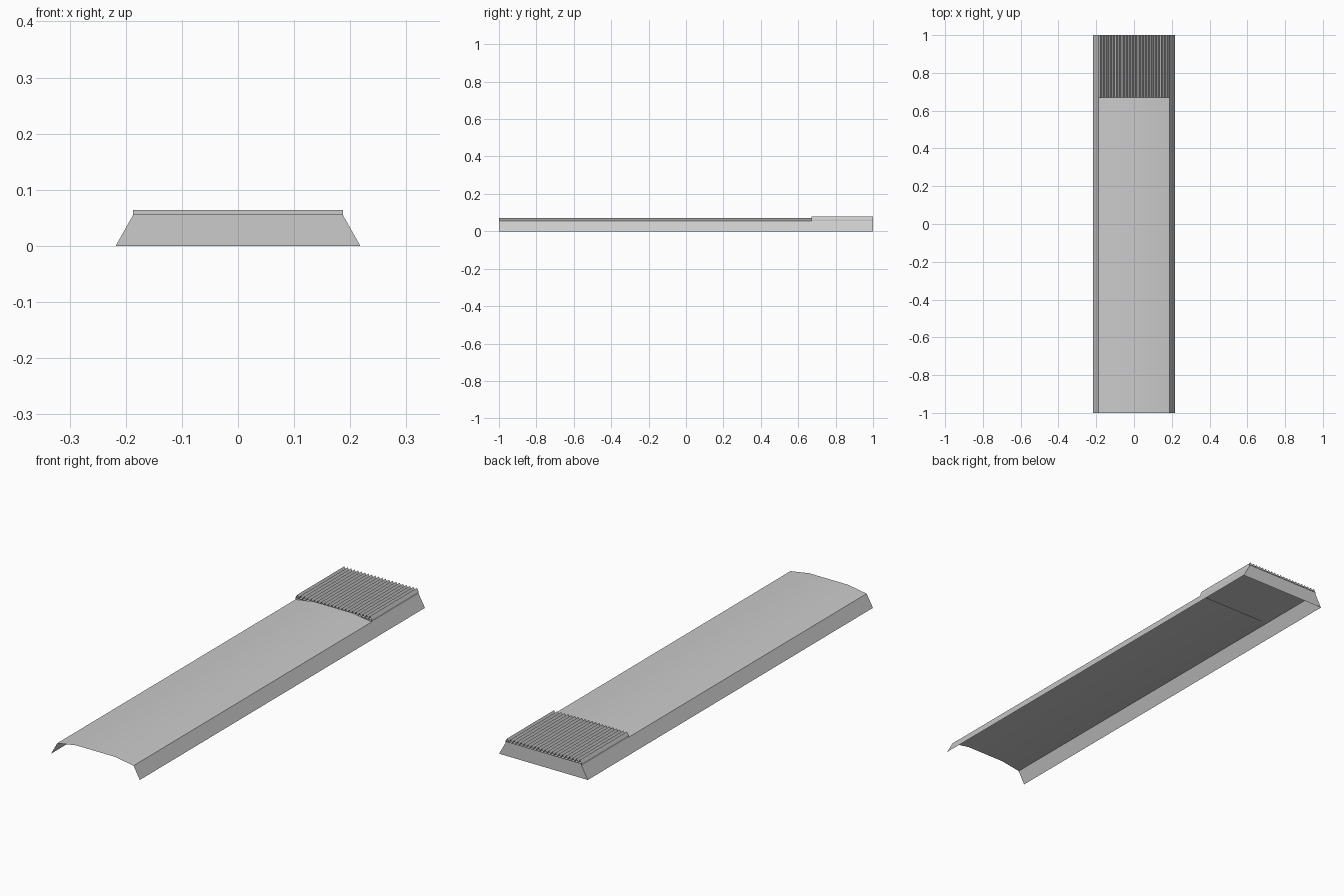
import bpy, bmesh

if "Cube" in bpy.data.objects:
    bpy.data.objects.remove(bpy.data.objects["Cube"])

Y0, Y1 = -1.0, 1.0        # front and back ends
YS = 0.67                 # where the ribbed block starts
XB, XT = 0.218, 0.187     # half widths at the base and at the shoulder
ZS, ZC, ZP, ZR = 0.055, 0.07, 0.064, 0.078  # shoulder, crown, block top, rib peak


def make_object(name, bm, smooth=None):
    me = bpy.data.meshes.new(name)
    bm.to_mesh(me)
    bm.free()
    ob = bpy.data.objects.new(name, me)
    bpy.context.collection.objects.link(ob)
    if smooth:
        bpy.ops.object.select_all(action='DESELECT')
        ob.select_set(True)
        bpy.context.view_layer.objects.active = ob
        bpy.ops.object.shade_smooth_by_angle(angle=smooth)
    return ob


def sweep(bm, profile, ya, yb):
    """Open sheet: an x-z profile (left to right) stretched along y."""
    a = [bm.verts.new((x, ya, z)) for x, z in profile]
    b = [bm.verts.new((x, yb, z)) for x, z in profile]
    for i in range(len(profile) - 1):
        bm.faces.new((a[i], a[i + 1], b[i + 1], b[i]))


def face(bm, pts):
    bm.faces.new([bm.verts.new(p) for p in pts])


# Crowned top panel
bm = bmesh.new()
sweep(bm, [(-XT, ZS), (-0.095, ZC), (0.095, ZC), (XT, ZS)], Y0, YS)
make_object("top_panel", bm, 0.5)

# Sloped side skirts and the closed back wall
bm = bmesh.new()
sweep(bm, [(-XB, 0), (-XT, ZS)], Y0, Y1)
sweep(bm, [(XT, ZS), (XB, 0)], Y0, Y1)
face(bm, [(XB, Y1, 0), (-XB, Y1, 0), (-XT, Y1, ZS), (XT, Y1, ZS)])
make_object("skirt", bm)

# Ribbed block base: floor, sides, front and back, open under the ribs
bm = bmesh.new()
sweep(bm, [(XT, ZP), (XT, ZS), (-XT, ZS), (-XT, ZP)][::1], YS, Y1)
bmesh.ops.recalc_face_normals(bm, faces=bm.faces)
face(bm, [(-XT, YS, ZS), (XT, YS, ZS), (XT, YS, ZP), (-XT, YS, ZP)])
face(bm, [(XT, Y1, ZS), (-XT, Y1, ZS), (-XT, Y1, ZP), (XT, Y1, ZP)])
# orient floor down and sides outward
for f in bm.faces:
    f.normal_update()
    c = f.calc_center_median()
    out = (c.x, c.y - (YS + Y1) / 2, c.z - ZP)
    if sum(n * o for n, o in zip(f.normal, out)) < 0:
        f.normal_flip()
make_object("rib_block", bm)

# Zigzag ribs running lengthwise
N = 22
bm = bmesh.new()
zigzag = [(-XT + XT * i / N, ZR if i % 2 else ZP) for i in range(2 * N + 1)]
sweep(bm, zigzag, YS, Y1)
make_object("ribs", bm)
